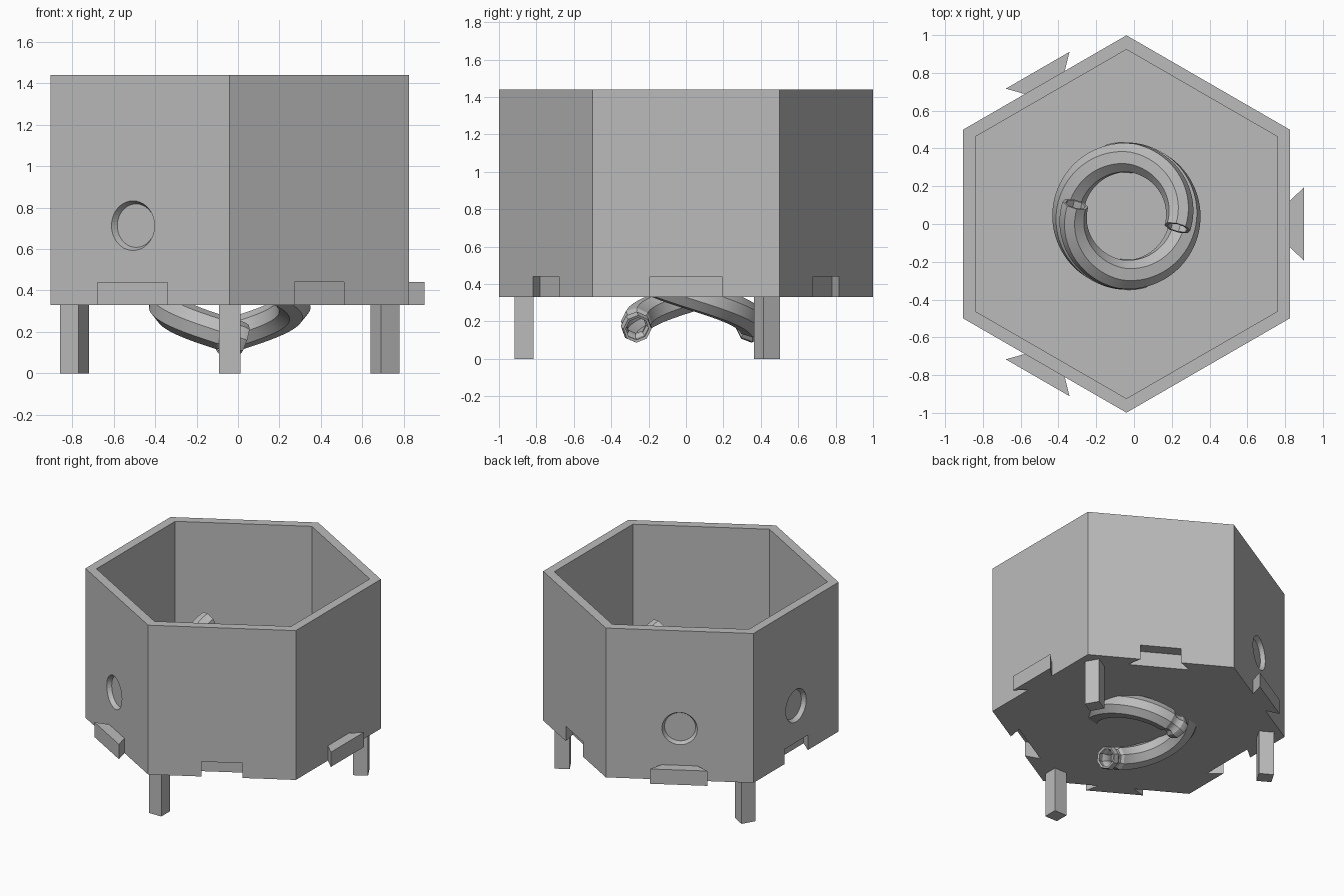
import bpy, bmesh
from math import sin, cos, radians, pi
from mathutils import Matrix, Vector

CX = -0.04                      # axis of the hexagonal body
APOTHEM = 0.865
BASE, TOP = 0.33, 1.44
FLOOR = 0.48

if "Cube" in bpy.data.objects:
    bpy.data.objects.remove(bpy.data.objects["Cube"])

grey = bpy.data.materials.new("plain grey")
grey.use_nodes = True
grey.diffuse_color = (0.5, 0.5, 0.5, 1)
grey.node_tree.nodes["Principled BSDF"].inputs["Base Color"].default_value = (0.5, 0.5, 0.5, 1)


def prism(name, outline, z0, z1, angle=0):
    """Extrude a counter-clockwise outline, turned about the body axis."""
    bm = bmesh.new()
    face = bm.faces.new([bm.verts.new((x, y, z0)) for x, y in outline])
    new = bmesh.ops.extrude_face_region(bm, geom=[face])["geom"]
    bmesh.ops.translate(bm, vec=(0, 0, z1 - z0),
                        verts=[v for v in new if isinstance(v, bmesh.types.BMVert)])
    bmesh.ops.recalc_face_normals(bm, faces=bm.faces)
    bm.transform(Matrix.Translation((CX, 0, 0)) @ Matrix.Rotation(radians(angle), 4, "Z"))
    return finish(name, bm)


def finish(name, bm):
    mesh = bpy.data.meshes.new(name)
    bm.to_mesh(mesh)
    bm.free()
    mesh.materials.append(grey)
    obj = bpy.data.objects.new(name, mesh)
    bpy.context.collection.objects.link(obj)
    return obj


def activate(obj):
    bpy.ops.object.select_all(action="DESELECT")
    obj.select_set(True)
    bpy.context.view_layer.objects.active = obj


def cut(target, cutter):
    mod = target.modifiers.new("cut", "BOOLEAN")
    mod.operation = "DIFFERENCE"
    mod.solver = "EXACT"
    mod.object = cutter
    cutter.hide_render = True
    activate(target)
    bpy.ops.object.modifier_apply(modifier=mod.name)
    bpy.data.objects.remove(cutter)


def hexagon(apothem):
    r = apothem / cos(pi / 6)
    return [(r * cos(a), r * sin(a)) for a in (radians(30 + 60 * i) for i in range(6))]


def dovetail(x0, x1, half0, half1):
    return [(x0, -half0), (x1, -half1), (x1, half1), (x0, half0)]


# Hexagonal open container
body = prism("container", hexagon(APOTHEM), BASE, TOP)
cut(body, prism("cavity_cutter", hexagon(0.80), FLOOR, TOP + 0.1))

# Dovetail slots in alternate sides
for angle in (60, 180, 300):
    slot = dovetail(APOTHEM - 0.085, APOTHEM + 0.01, 0.21, 0.13)
    cut(body, prism("slot_cutter", slot, BASE - 0.1, 0.44, angle))

# Shallow tapered round recesses
for angle, shift in ((120, 0), (180, 0), (240, -0.04)):
    bm = bmesh.new()
    bmesh.ops.create_cone(bm, cap_ends=True, segments=40, radius1=0.105, radius2=0.125, depth=0.04)
    bm.transform(Matrix.Translation((CX, 0, 0)) @ Matrix.Rotation(radians(angle), 4, "Z")
                 @ Matrix.Translation((APOTHEM - 0.01, shift, 0.713))
                 @ Matrix.Rotation(pi / 2, 4, "Y"))
    cut(body, finish("recess_cutter", bm))

# Dovetail tabs on the other sides
for i, angle in enumerate((0, 120, 240)):
    prism(f"dovetail_tab_{i + 1}", dovetail(APOTHEM - 0.002, APOTHEM + 0.075, 0.12, 0.195),
          BASE, 0.44, angle)

# Square legs under alternate corners
for i, angle in enumerate((30, 150, 270)):
    prism(f"leg_{i + 1}", dovetail(0.815, 0.917, 0.051, 0.051), 0, BASE + 0.01, angle)


# Two intertwined coiled pipes with beaded lower ends
def coil(name, start):
    count, sweep = 121, 476
    curve = bpy.data.curves.new(name, "CURVE")
    curve.dimensions = "3D"
    curve.twist_mode = "MINIMUM"
    curve.bevel_depth = 0.087
    curve.bevel_resolution = 2
    spline = curve.splines.new("POLY")
    spline.points.add(count - 1)
    for i, p in enumerate(spline.points):
        t = i / (count - 1)
        a = radians(start - sweep * t)
        late = max(0, (t - 0.8) / 0.2)
        r = 0.31 - 0.033 * late
        p.co = (CX + r * cos(a), 0.042 + r * sin(a), 0.16 + 0.82 * t, 1)
        p.radius = 0.88 if i < 1 else 0.95 if i < 3 else 0.78 if i < 5 else 0.95 - 0.14 * late
    obj = bpy.data.objects.new(name, curve)
    bpy.context.collection.objects.link(obj)
    activate(obj)
    bpy.ops.object.convert(target="MESH")
    obj = bpy.context.object
    obj.data.materials.clear()
    obj.data.materials.append(grey)
    wall = obj.modifiers.new("wall", "SOLIDIFY")
    wall.thickness = 0.015
    wall.offset = -1
    bpy.ops.object.modifier_apply(modifier=wall.name)
    bpy.ops.object.shade_smooth_by_angle(angle=radians(30))


coil("coil_pipe_1", 283)
coil("coil_pipe_2", 103)
